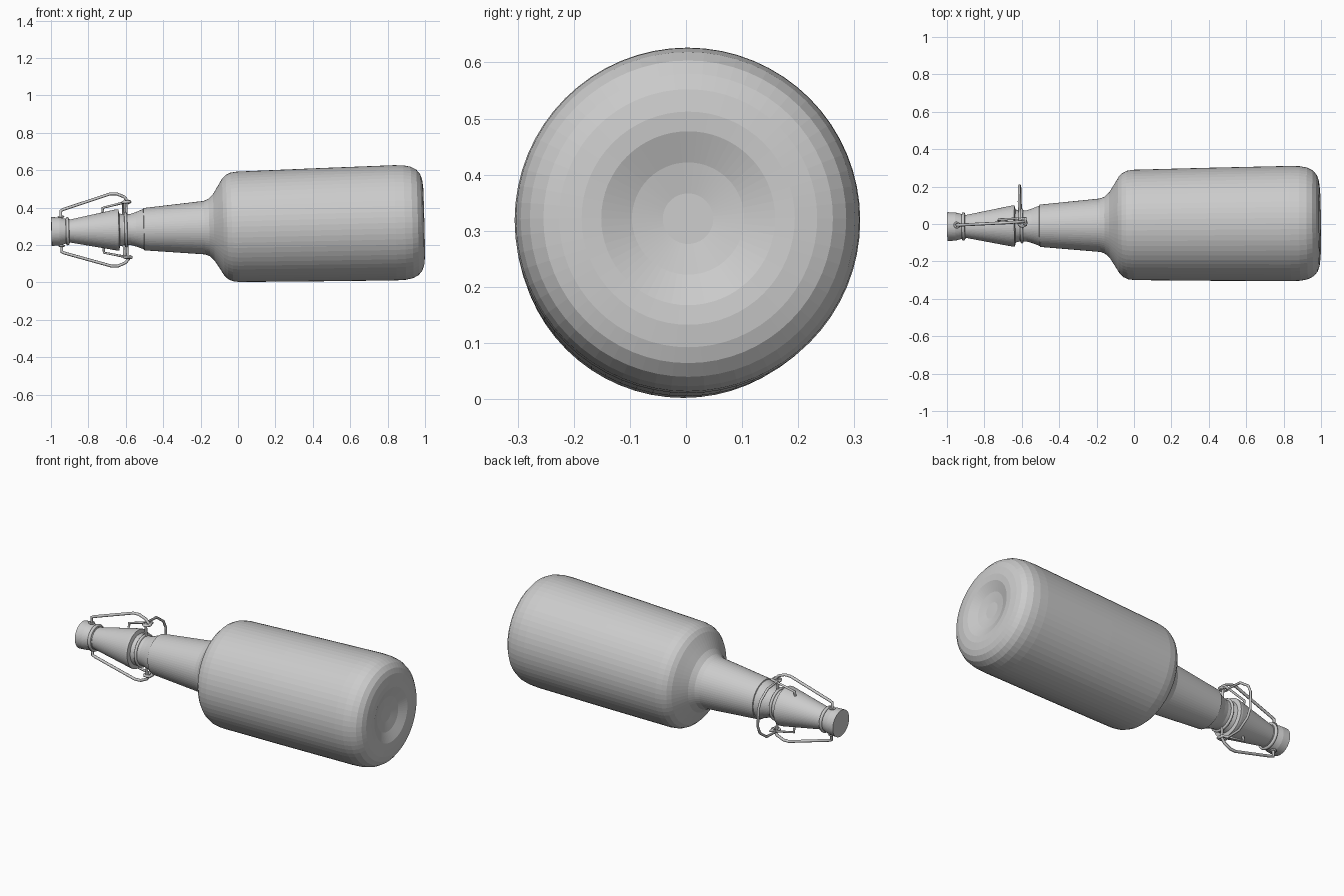
import bpy, bmesh, math
from mathutils import Matrix, Vector

cube = bpy.data.objects.get("Cube")
if cube:
    bpy.data.objects.remove(cube, do_unlink=True)

grey = bpy.data.materials.new("plain_grey")
grey.use_nodes = True
grey.diffuse_color = (0.6, 0.6, 0.6, 1)
grey.node_tree.nodes["Principled BSDF"].inputs["Base Color"].default_value = (0.6, 0.6, 0.6, 1)

# The bottle lies along x, tipped very slightly off the axis
LIE = (Matrix.Translation((0, -0.005, 0.297))
       @ Matrix.Rotation(0.009, 4, 'Z') @ Matrix.Rotation(-0.0255, 4, 'Y'))


def finish(name, bm):
    bmesh.ops.recalc_face_normals(bm, faces=bm.faces)
    bm.transform(LIE)
    mesh = bpy.data.meshes.new(name)
    bm.to_mesh(mesh)
    bm.free()
    mesh.materials.append(grey)
    obj = bpy.data.objects.new(name, mesh)
    bpy.context.collection.objects.link(obj)
    return obj


def lathe(name, profile, sides=64):
    """Turn (x, radius) points around the x axis; zero radius makes a pole."""
    bm = bmesh.new()
    rings = []
    for x, r in profile:
        count = sides if r else 1
        rings.append([bm.verts.new((x, r * math.cos(math.tau * i / sides),
                                    r * math.sin(math.tau * i / sides))) for i in range(count)])
    for a, b in zip(rings, rings[1:]):
        for i in range(sides):
            j = (i + 1) % sides
            corners = [a[i % len(a)], a[j % len(a)], b[j % len(b)], b[i % len(b)]]
            bm.faces.new(list(dict.fromkeys(corners)))
    return finish(name, bm)


def wire(name, points, radius=0.008, closed=False):
    """Bent round wire through the points."""
    curve = bpy.data.curves.new(name, 'CURVE')
    curve.dimensions = '3D'
    curve.bevel_depth = radius
    curve.bevel_resolution = 2
    curve.use_fill_caps = True
    spline = curve.splines.new('POLY')
    spline.points.add(len(points) - 1)
    for p, co in zip(spline.points, points):
        p.co = (*co, 1)
    spline.use_cyclic_u = closed
    temp = bpy.data.objects.new(name + "_path", curve)
    bpy.context.collection.objects.link(temp)
    bpy.context.view_layer.update()
    bm = bmesh.new()
    bm.from_mesh(temp.evaluated_get(bpy.context.evaluated_depsgraph_get()).to_mesh())
    bpy.data.objects.remove(temp, do_unlink=True)
    return finish(name, bm)


def circle(x, y, z, r, axis, count=20):
    """Points of a circle about the x or z axis."""
    turn = [(r * math.cos(math.tau * i / count), r * math.sin(math.tau * i / count))
            for i in range(count)]
    if axis == 'X':
        return [(x, y + c, z + s) for c, s in turn]
    return [(x + c, y + s, z) for c, s in turn]


# Glass: mouth, lip cone, waist, neck, shoulder, body and hollowed base
lathe("bottle", [
    (-0.905, 0), (-0.905, 0.06), (-0.65, 0.11), (-0.638, 0.11), (-0.633, 0.088),
    (-0.615, 0.083), (-0.575, 0.083), (-0.545, 0.092), (-0.505, 0.108), (-0.503, 0.113),
    (-0.18, 0.143), (-0.155, 0.153), (-0.13, 0.177), (-0.105, 0.217), (-0.08, 0.258),
    (-0.06, 0.278), (-0.035, 0.29), (0, 0.295), (0.4, 0.302), (0.84, 0.308),
    (0.89, 0.306), (0.93, 0.298), (0.96, 0.282), (0.98, 0.258), (0.99, 0.23),
    (0.995, 0.19), (0.992, 0.155), (0.97, 0.1), (0.96, 0.045), (0.96, 0)])

# Stopper and its sealing ring
lathe("stopper", [(-0.998, 0), (-0.998, 0.077), (-0.955, 0.075), (-0.92, 0.066),
                  (-0.9, 0.064), (-0.9, 0)])
wire("sealing_ring", circle(-0.912, 0, 0, 0.067, 'X', 48), 0.009, True)

# Wire collar round the waist
wire("neck_collar", circle(-0.6, 0, 0, 0.086, 'X', 48), 0.008, True)

# Bail arms, pivot posts and eyes above and below the neck
for side, s in (("upper", 1), ("lower", -1)):
    wire(side + "_bail", [(-0.945, 0.008, s * 0.05), (-0.945, 0.008, s * 0.11),
                          (-0.93, 0.008, s * 0.117), (-0.68, 0.018, s * 0.193),
                          (-0.645, 0.02, s * 0.193), (-0.605, 0.022, s * 0.176),
                          (-0.575, 0.024, s * 0.14)])
    wire(side + "_stopper_eye", circle(-0.945, 0.008, s * 0.078, 0.013, 'Z', 12), 0.005, True)
    wire(side + "_post", [(-0.595, 0.01, s * 0.08), (-0.595, 0.01, s * 0.155)], 0.007)
    wire(side + "_pivot_eye", circle(-0.593, 0.018, s * 0.147, 0.02, 'Z'), 0.007, True)

# Lever: hooked arms joined by a loop behind the neck
half = [(-0.72, 0.03, 0.095), (-0.72, 0.035, 0.12), (-0.575, 0.042, 0.152),
        (-0.573, 0.005, 0.15), (-0.607, 0.003, 0.15), (-0.61, 0.13, 0.142),
        (-0.61, 0.195, 0.095), (-0.61, 0.215, 0.05)]
wire("lever", half + [(x, y, -z) for x, y, z in reversed(half)], 0.007)
